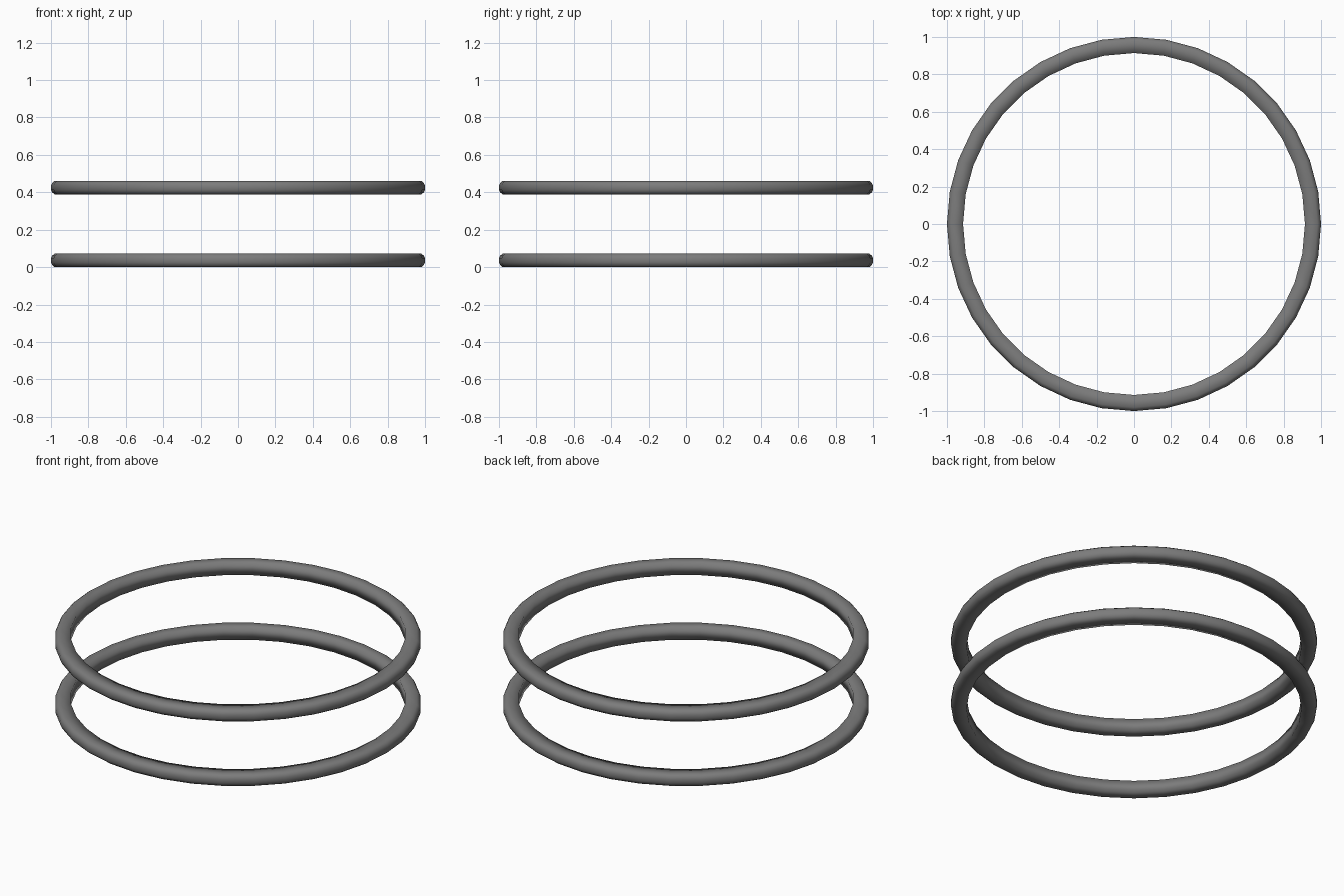
import bpy, math

if "Cube" in bpy.data.objects:
    bpy.data.objects.remove(bpy.data.objects["Cube"])

SEGMENTS = 36
HEIGHT = 0.072
# Band cross-section (radius, z): flat inner wall, softened outer edge
PROFILE = [(0.914, 0), (0.98, 0), (0.993, 0.010), (1.0, 0.024),
           (1.0, HEIGHT - 0.024), (0.993, HEIGHT - 0.010),
           (0.98, HEIGHT), (0.914, HEIGHT)]

# Dark grey finish
dark = bpy.data.materials.new("dark_grey")
dark.diffuse_color = (0.2, 0.2, 0.2, 1)
dark.use_nodes = True
dark.node_tree.nodes["Principled BSDF"].inputs["Base Color"].default_value = dark.diffuse_color


def make_ring(name, z0):
    n = len(PROFILE)
    verts, faces = [], []
    for i in range(SEGMENTS):
        a = 2 * math.pi * i / SEGMENTS
        verts += [(r * math.cos(a), r * math.sin(a), z0 + z) for r, z in PROFILE]
        j = (i + 1) % SEGMENTS
        for k in range(n):
            m = (k + 1) % n
            faces.append((i * n + k, j * n + k, j * n + m, i * n + m))
    mesh = bpy.data.meshes.new(name)
    mesh.from_pydata(verts, [], faces)
    mesh.materials.append(dark)
    # Smooth all round
    for p in mesh.polygons:
        p.use_smooth = True
    mesh.update()
    obj = bpy.data.objects.new(name, mesh)
    bpy.context.collection.objects.link(obj)
    return obj


# Two matching hoops, one above the other
make_ring("lower_ring", 0.0)
make_ring("upper_ring", 0.389)
